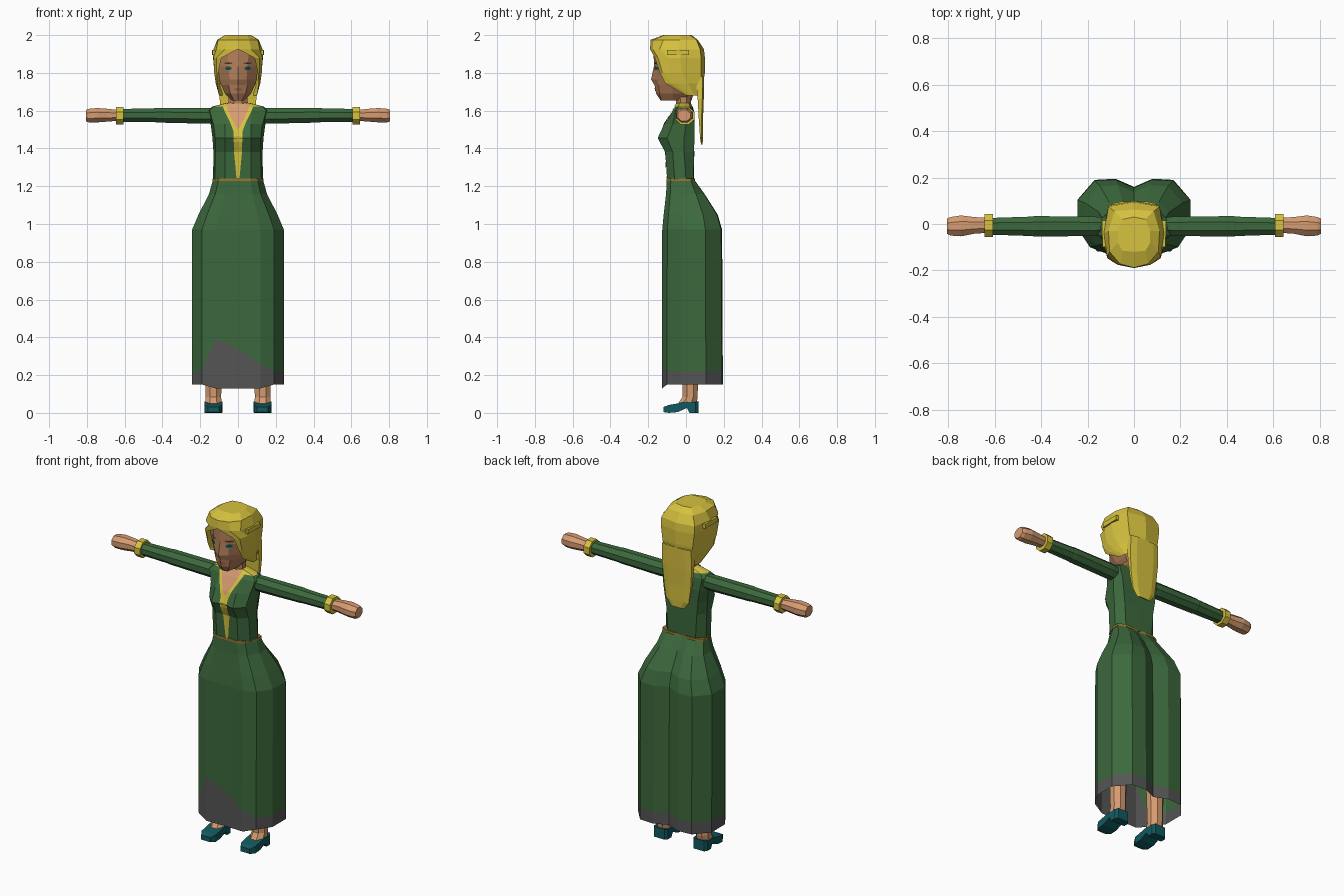
import bpy, bmesh, math
from mathutils import Vector
from mathutils.bvhtree import BVHTree


def mat(name, *rgb):
    m = bpy.data.materials.new(name)
    m.diffuse_color = (*rgb, 1)
    return m


GREEN = mat("green cloth", .045, .14, .046)
GREY = mat("grey hem", .09, .09, .09)
GOLD = mat("gold", .68, .54, .05)
BELT = mat("belt bronze", .30, .19, .03)
SKIN = mat("skin", .67, .33, .165)
FACE = mat("face skin", .47, .22, .105)
LIPS = mat("lip tone", .38, .13, .07)
TEAL = mat("teal", .006, .10, .115)
BROW = mat("brow brown", .10, .045, .02)


def finish(name, bm, mats, mirror=True):
    me = bpy.data.meshes.new(name)
    bm.to_mesh(me)
    ob = bpy.data.objects.new(name, me)
    bpy.context.collection.objects.link(ob)
    for m in mats:
        me.materials.append(m)
    if mirror:
        md = ob.modifiers.new("mirror", "MIRROR")
        md.merge_threshold = .0005
    return ob


def loft(name, rings, mats, closed=True, caps=(True, True), mirror=True, rule=None):
    """Join rings of points into a skin; rule(row, column) picks the material."""
    bm = bmesh.new()
    vs = [[bm.verts.new(p) for p in r] for r in rings]
    n = len(vs[0])
    for i in range(len(vs) - 1):
        for j in range(n if closed else n - 1):
            k = (j + 1) % n
            f = bm.faces.new((vs[i][j], vs[i][k], vs[i + 1][k], vs[i + 1][j]))
            if rule:
                f.material_index = rule(i, j)
    for on, r, mi in ((caps[0], vs[0], 0), (caps[1], vs[-1], len(vs) - 2)):
        if on:
            f = bm.faces.new(r)
            if rule:
                f.material_index = rule(mi, 0)
    bmesh.ops.recalc_face_normals(bm, faces=bm.faces)
    tree = BVHTree.FromBMesh(bm)
    finish(name, bm, mats, mirror)
    return tree


def levels(table):
    return [[(x, y, z) for x, y in pts] for z, pts in table]


def plate(name, tree, rows, m, lift, mirror=False):
    """Thin patch laid on the front of a part; rows are (z, left, right)."""
    bm = bmesh.new()
    grid = []
    for (z0, a0, b0), (z1, a1, b1) in zip(rows, rows[1:]):
        for s in range(4):
            t = s / 4
            grid.append((z0 + (z1 - z0) * t, a0 + (a1 - a0) * t, b0 + (b1 - b0) * t))
    grid.append(rows[-1])
    vs = []
    for z, a, b in grid:
        line = []
        for i in range(7):
            x = a + (b - a) * i / 6
            hit = tree.ray_cast(Vector((abs(x) + 1e-4, -1, z)), Vector((0, 1, 0)))[0]
            line.append(bm.verts.new((x, (hit.y if hit else -.04) - lift, z)))
        vs.append(line)
    for p, q in zip(vs, vs[1:]):
        for i in range(6):
            bm.faces.new((p[i], q[i], q[i + 1], p[i + 1]))
    finish(name, bm, [m], mirror)


def oct_x(x, cy, cz, ry, rz):
    return [(x, cy + ry * 1.08 * math.cos(a), cz + rz * 1.08 * math.sin(a))
            for a in [math.pi / 8 + i * math.pi / 4 for i in range(8)]]


def oct_z(z, cx, cy, rx, ry):
    return [(cx + rx * 1.08 * math.cos(a), cy + ry * 1.08 * math.sin(a), z)
            for a in [math.pi / 8 + i * math.pi / 4 for i in range(8)]]


# Skirt: one outline (x, y, hem height) scaled at each level
outline = [(-.19, -.10, .22), (-.12, -.127, .39), (-.04, -.125, .36), (.05, -.125, .31),
           (.12, -.127, .255), (.19, -.10, .22), (.243, -.02, .22), (.243, .105, .22),
           (.17, .19, .22), (.08, .195, .22), (0, .16, .22), (-.08, .195, .22),
           (-.17, .19, .22), (-.243, .105, .22), (-.243, -.02, .22)]


def skirt_ring(z, sx, front, back):
    return [(x * sx, y * (front if y < 0 else back), z) for x, y, h in outline]


skirt = [skirt_ring(1.235, .545, .80, .22), skirt_ring(1.16, .63, .83, .50),
         skirt_ring(1.05, .86, .93, .86), skirt_ring(.97, 1, .99, .98),
         [(x, y, h) for x, y, h in outline],
         [(x, y, .13 if y < -.11 else .15) for x, y, h in outline]]
loft("skirt", skirt, [GREEN, GREY], caps=(False, False), mirror=False,
     rule=lambda i, j: int(i == 4))

# Belt
loft("belt", [skirt_ring(z, .56, .82, .245) for z in (1.228, 1.242)], [BELT], mirror=False)

# Bodice, half profile from front centre to back centre
torso = loft("bodice", levels([
    (1.235, [(0, -.10), (.07, -.10), (.122, -.06), (.132, 0), (.09, .04), (0, .042)]),
    (1.38, [(0, -.105), (.07, -.11), (.12, -.07), (.13, -.01), (.10, .042), (0, .044)]),
    (1.455, [(0, -.135), (.07, -.15), (.12, -.10), (.135, -.01), (.11, .045), (0, .04)]),
    (1.53, [(0, -.11), (.07, -.115), (.13, -.07), (.145, 0), (.12, .045), (0, .045)]),
    (1.60, [(0, -.07), (.07, -.07), (.15, -.055), (.165, -.01), (.13, .035), (0, .042)]),
    (1.622, [(0, -.055), (.06, -.055), (.13, -.04), (.135, -.01), (.11, .02), (0, .035)]),
    (1.64, [(0, -.045), (.04, -.045), (.06, -.035), (.065, -.01), (.05, .015), (0, .025)]),
]), [GREEN, GOLD], closed=False, rule=lambda i, j: int(i == 5))
plate("neckline_trim", torso, [(1.634, -.085, .085), (1.60, -.072, .072), (1.54, -.042, .042),
      (1.49, -.024, .024), (1.38, -.021, .021), (1.243, -.008, .008)], GOLD, .004)
plate("chest", torso, [(1.638, -.062, .062), (1.60, -.052, .052), (1.55, -.03, .03),
      (1.505, -.003, .003)], SKIN, .007)

# Sleeves, cuffs and hands
loft("sleeve", [oct_x(.13, -.01, 1.573, .038, .04), oct_x(.17, -.01, 1.573, .042, .042),
                oct_x(.43, -.01, 1.576, .044, .039), oct_x(.44, -.01, 1.576, .042, .037),
                oct_x(.62, -.01, 1.575, .036, .034)], [GREEN])
loft("cuff", [oct_x(.607, -.006, 1.573, .05, .047), oct_x(.645, -.006, 1.573, .05, .047)], [GOLD])
loft("hand", [oct_x(.63, -.006, 1.575, .032, .028), oct_x(.69, -.006, 1.576, .036, .034),
              oct_x(.745, -.008, 1.576, .045, .038), oct_x(.79, -.01, 1.574, .04, .036),
              oct_x(.805, -.01, 1.574, .033, .03)], [SKIN])

# Legs and shoes
loft("leg", [oct_z(.045, .13, .005, .043, .05), oct_z(.085, .13, .022, .041, .04),
             oct_z(.30, .13, .02, .046, .044), oct_z(.75, .12, .02, .055, .055)], [SKIN])
loft("shoe", [[(.13 - w, y, a), (.13 + w, y, a), (.13 + w, y, b), (.13 - w, y, b)]
              for y, a, b, w in ((-.118, .004, .032, .03), (-.09, 0, .042, .046),
                                 (-.045, .004, .05, .047), (.005, .026, .06, .047),
                                 (.018, 0, .058, .046), (.05, 0, .058, .046),
                                 (.065, 0, .062, .034))], [TEAL])

# Neck and head
loft("neck", [oct_z(1.60, 0, -.012, .055, .04), oct_z(1.70, 0, -.015, .048, .04)],
     [FACE], mirror=False)
head = loft("head", levels([
    (1.655, [(0, -.135), (.022, -.13), (.035, -.07), (.035, 0), (0, .03)]),
    (1.69, [(0, -.158), (.04, -.14), (.068, -.07), (.065, .01), (0, .04)]),
    (1.735, [(0, -.166), (.05, -.145), (.09, -.08), (.09, .01), (0, .05)]),
    (1.765, [(0, -.185), (.045, -.152), (.10, -.09), (.10, .01), (0, .05)]),
    (1.835, [(0, -.170), (.05, -.158), (.105, -.11), (.105, .01), (0, .05)]),
    (1.94, [(0, -.172), (.06, -.155), (.10, -.10), (.10, .01), (0, .05)]),
]), [FACE], closed=False)
plate("eye", head, [(1.834, .042, .06), (1.824, .032, .068), (1.814, .042, .06)], TEAL, .003, True)
plate("eyebrow", head, [(1.856, .035, .068), (1.846, .027, .074)], BROW, .003, True)
plate("mouth", head, [(1.719, -.012, .012), (1.712, -.026, .026), (1.704, -.012, .012)], LIPS, .003)

# Hair shell: crown closed at the front, lower rows open around the face
loft("hair", levels([
    (2.0, [(0, -.12), (.05, -.115), (.07, -.08), (.07, -.03), (.05, .02), (0, .03)]),
    (1.975, [(0, -.188), (.06, -.172), (.105, -.12), (.11, -.03), (.085, .055), (0, .062)]),
    (1.925, [(0, -.19), (.07, -.176), (.115, -.14), (.13, -.04), (.11, .075), (0, .095)]),
    (1.88, [(.088, -.165), (.115, -.148), (.13, -.09), (.132, -.03), (.11, .08), (0, .10)]),
    (1.80, [(.105, -.138), (.115, -.125), (.126, -.08), (.125, -.02), (.10, .08), (0, .10)]),
    (1.745, [(.108, -.11), (.116, -.08), (.118, -.04), (.115, .01), (.09, .08), (0, .09)]),
    (1.68, [(.098, 0), (.10, .015), (.10, .03), (.095, .045), (.075, .07), (0, .075)]),
]), [GOLD], closed=False, caps=(True, False))
loft("hair_tail", levels([(z, [(0, a), (w, a), (w, b - .008), (w * .6, b), (0, b)])
     for z, w, a, b in ((1.78, .095, .05, .096), (1.66, .097, .062, .094),
                        (1.55, .088, .068, .09), (1.46, .075, .074, .09),
                        (1.42, .045, .08, .088))]), [GOLD], closed=False)
loft("hair_clip", levels([(z, [(.12, -.10), (.136, -.10), (.138, .015), (.12, .015)])
     for z in (1.895, 1.922)]), [GOLD])
